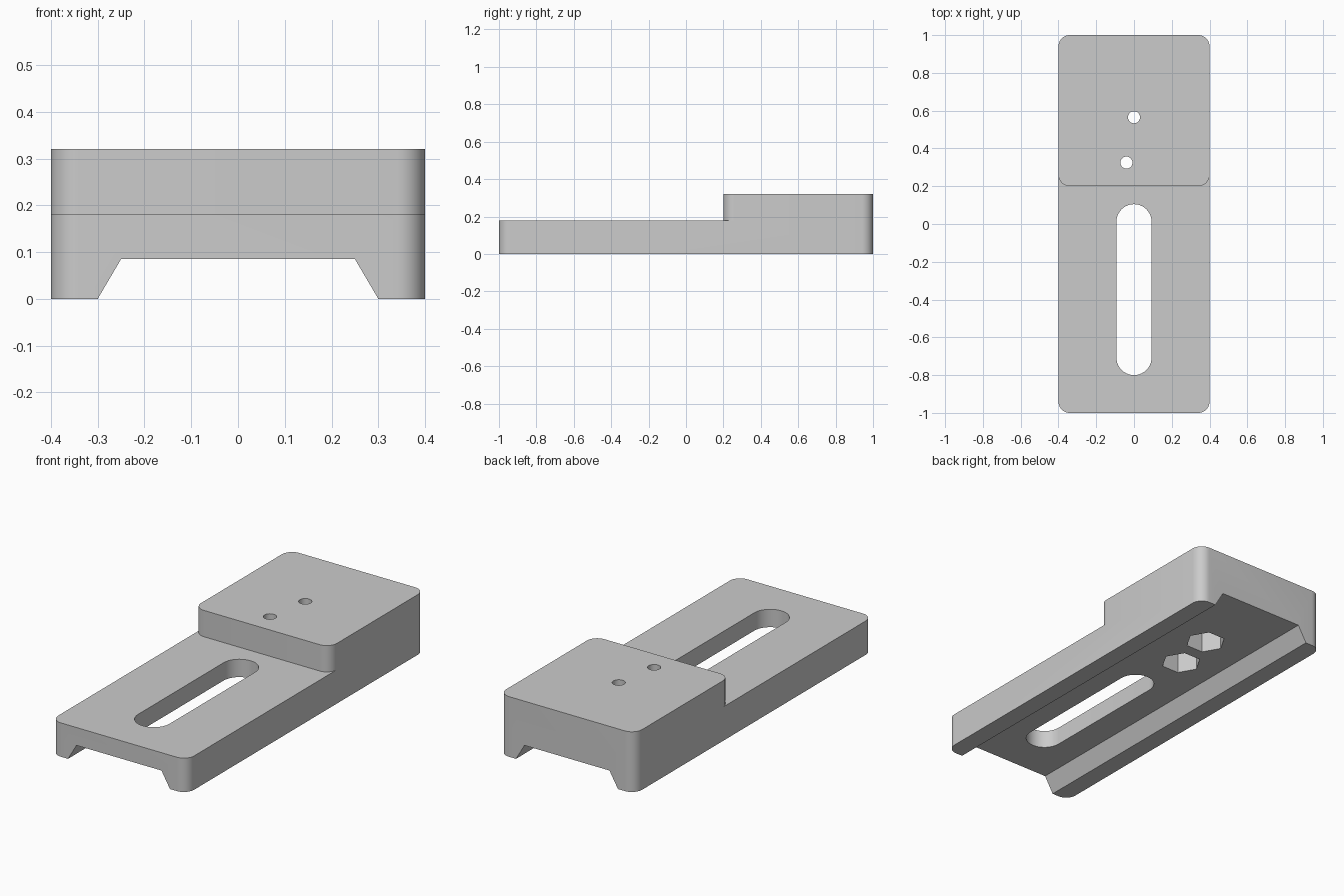
import bpy
import bmesh
from math import cos, sin, pi, radians
from mathutils import Matrix

cube = bpy.data.objects.get("Cube")
if cube:
    bpy.data.objects.remove(cube, do_unlink=True)

WIDTH, LENGTH, CORNER = 0.4, 1.0, 0.06      # half sizes and corner radius
LOW, HIGH, STEP_Y = 0.18, 0.32, 0.2         # plate top, block top, block front
GROOVE = 0.085                              # depth of the underside channel

grey = bpy.data.materials.new("matte grey")
grey.use_nodes = True
colour = (0.6, 0.6, 0.6, 1)
grey.diffuse_color = colour
grey.node_tree.nodes["Principled BSDF"].inputs["Base Color"].default_value = colour


def arc(cx, cy, r, start, end, steps=10):
    angles = [radians(start + (end - start) * i / steps) for i in range(steps + 1)]
    return [(cx + r * cos(a), cy + r * sin(a)) for a in angles]


def prism(name, outline, bottom, top, matrix=None):
    """Extrude a flat outline from bottom to top."""
    bm = bmesh.new()
    face = bm.faces.new([bm.verts.new((x, y, bottom)) for x, y in outline])
    moved = bmesh.ops.extrude_face_region(bm, geom=[face])["geom"]
    verts = [g for g in moved if isinstance(g, bmesh.types.BMVert)]
    bmesh.ops.translate(bm, verts=verts, vec=(0, 0, top - bottom))
    if matrix:
        bm.transform(matrix)
    bmesh.ops.recalc_face_normals(bm, faces=bm.faces)
    mesh = bpy.data.meshes.new(name)
    bm.to_mesh(mesh)
    bm.free()
    mesh.materials.append(grey)
    obj = bpy.data.objects.new(name, mesh)
    bpy.context.collection.objects.link(obj)
    return obj


# Body: full-height block with rounded vertical corners
ix, iy = WIDTH - CORNER, LENGTH - CORNER
outline = (arc(ix, iy, CORNER, 0, 90) + arc(-ix, iy, CORNER, 90, 180)
           + arc(-ix, -iy, CORNER, 180, 270) + arc(ix, -iy, CORNER, 270, 360))
body = prism("mounting_plate", outline, 0, HIGH)

cutters = []

# Step: lowers the front, leaving rounded front corners on the raised block
back = STEP_Y + CORNER
step = ([(-0.5, -1.1), (0.5, -1.1), (0.5, back)]
        + arc(ix, back, CORNER, 0, -90) + arc(-ix, back, CORNER, -90, -180)
        + [(-0.5, back)])
cutters.append(prism("step_cutter", step, LOW, 0.5))

# Channel: dovetail-like groove along the whole underside
slope = 0.05 / GROOVE
channel = [(-0.3 - slope * 0.1, -0.1), (0.3 + slope * 0.1, -0.1),
           (0.25, GROOVE), (-0.25, GROOVE)]
cutters.append(prism("channel_cutter", channel, -1.2, 1.2, Matrix.Rotation(pi / 2, 4, "X")))

# Slot: long opening with round ends
r = 0.093
slot = arc(0, 0.105 - r, r, 0, 180, 20) + arc(0, -0.8 + r, r, 180, 360, 20)
cutters.append(prism("slot_cutter", slot, -0.1, 0.5))

# Bolt holes with hexagonal nut pockets beneath
for i, (x, y) in enumerate([(0, 0.565), (-0.04, 0.325)]):
    cutters.append(prism(f"pocket_cutter_{i}", arc(x, y, 0.1, 0, 360, 6)[:-1], 0.02, 0.24))
    cutters.append(prism(f"hole_cutter_{i}", arc(x, y, 0.032, 0, 360, 28)[:-1], 0.15, 0.5))

bpy.ops.object.select_all(action="DESELECT")
body.select_set(True)
bpy.context.view_layer.objects.active = body
for cutter in cutters:
    cutter.hide_render = True
    mod = body.modifiers.new(cutter.name, "BOOLEAN")
    mod.operation = "DIFFERENCE"
    mod.solver = "EXACT"
    mod.object = cutter
    bpy.ops.object.modifier_apply(modifier=mod.name)
    bpy.data.objects.remove(cutter, do_unlink=True)

bpy.ops.object.shade_smooth_by_angle(angle=radians(30))
